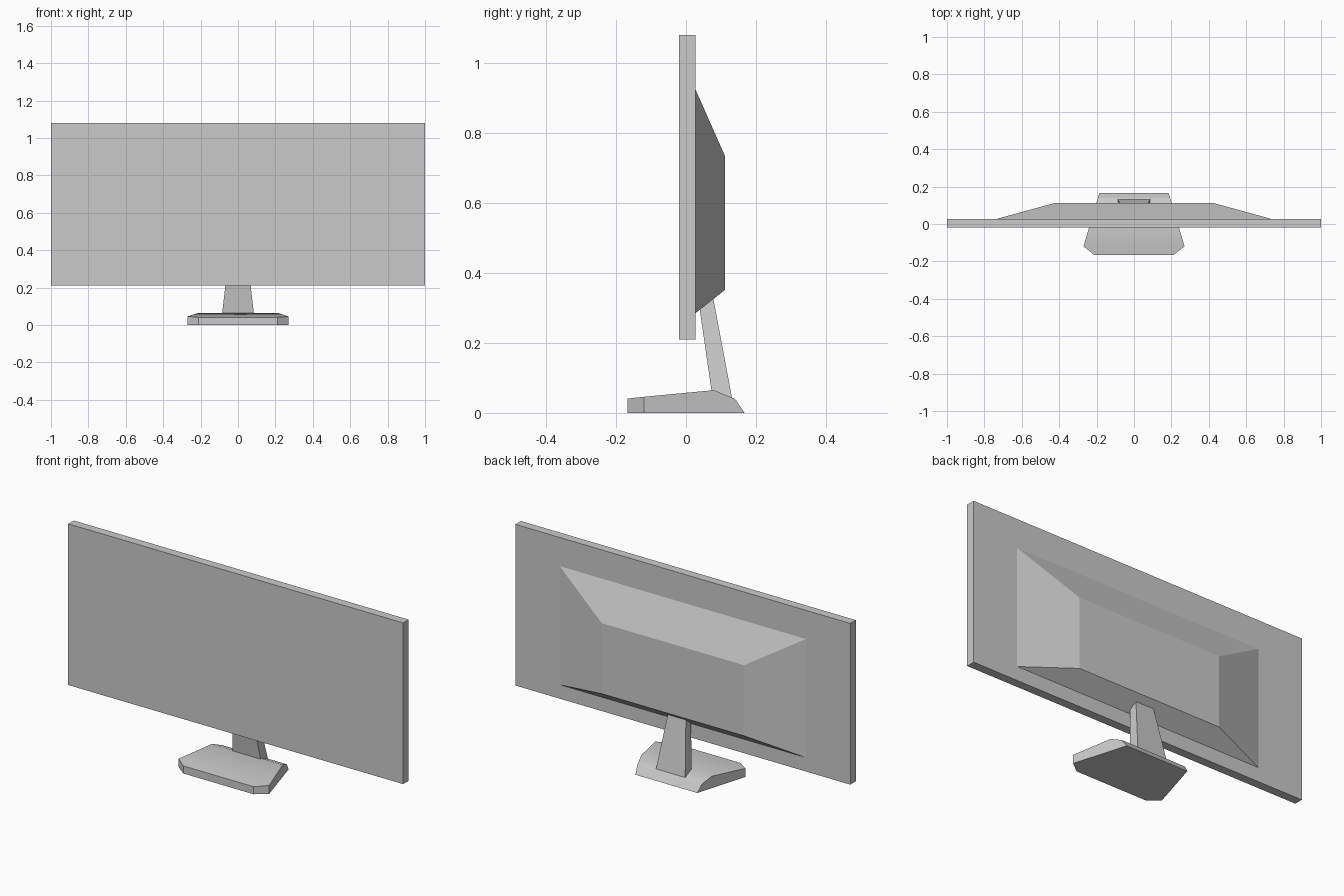
import bpy, bmesh, math

cube = bpy.data.objects.get("Cube")
if cube:
    bpy.data.objects.remove(cube, do_unlink=True)

# One plain grey for every part
grey = bpy.data.materials.new("neutral_grey")
grey.use_nodes = True
colour = (0.6, 0.6, 0.6, 1)
grey.diffuse_color = colour
grey.node_tree.nodes["Principled BSDF"].inputs["Base Color"].default_value = colour


def loft(name, rings):
    """Skin a stack of equal-length rings of points and cap both ends."""
    bm = bmesh.new()
    loops = [[bm.verts.new(p) for p in ring] for ring in rings]
    n = len(loops[0])
    for a, b in zip(loops, loops[1:]):
        for i in range(n):
            j = (i + 1) % n
            bm.faces.new((a[i], a[j], b[j], b[i]))
    bm.faces.new(loops[0])
    bm.faces.new(loops[-1])
    bmesh.ops.recalc_face_normals(bm, faces=bm.faces)
    mesh = bpy.data.meshes.new(name)
    bm.to_mesh(mesh)
    bm.free()
    mesh.materials.append(grey)
    obj = bpy.data.objects.new(name, mesh)
    bpy.context.collection.objects.link(obj)
    return obj


def upright_ring(y, half_width, low, high):
    return [(-half_width, y, low), (half_width, y, low),
            (half_width, y, high), (-half_width, y, high)]


def level_ring(z, half_width, front, back):
    return [(-half_width, front, z), (half_width, front, z),
            (half_width, back, z), (-half_width, back, z)]


# Flat screen panel
loft("screen_panel", [upright_ring(y, 1, 0.21, 1.08) for y in (-0.02, 0.027)])

# Tapered housing on the back
loft("rear_housing", [upright_ring(0.027, 0.735, 0.285, 0.925),
                      upright_ring(0.112, 0.425, 0.352, 0.733)])

# Leaning neck, narrowing upwards into the housing
loft("stand_neck", [level_ring(0.035, 0.088, 0.077, 0.133),
                    level_ring(0.36, 0.05, 0.03, 0.072)])

# Foot: top and bottom outlines meeting at a thin back edge
stations = [(-0.167, 0.21, 0.041), (-0.12, 0.27, 0.046), (0.08, 0.211, 0.065),
            (0.14, 0.193, 0.04), (0.167, 0.185, 0.001)]
foot = loft("stand_foot", [upright_ring(y, w, 0, top) for y, w, top in stations])

# Soften only the shallow creases of the foot
bpy.ops.object.select_all(action="DESELECT")
foot.select_set(True)
bpy.context.view_layer.objects.active = foot
bpy.ops.object.shade_smooth_by_angle(angle=math.radians(30))
